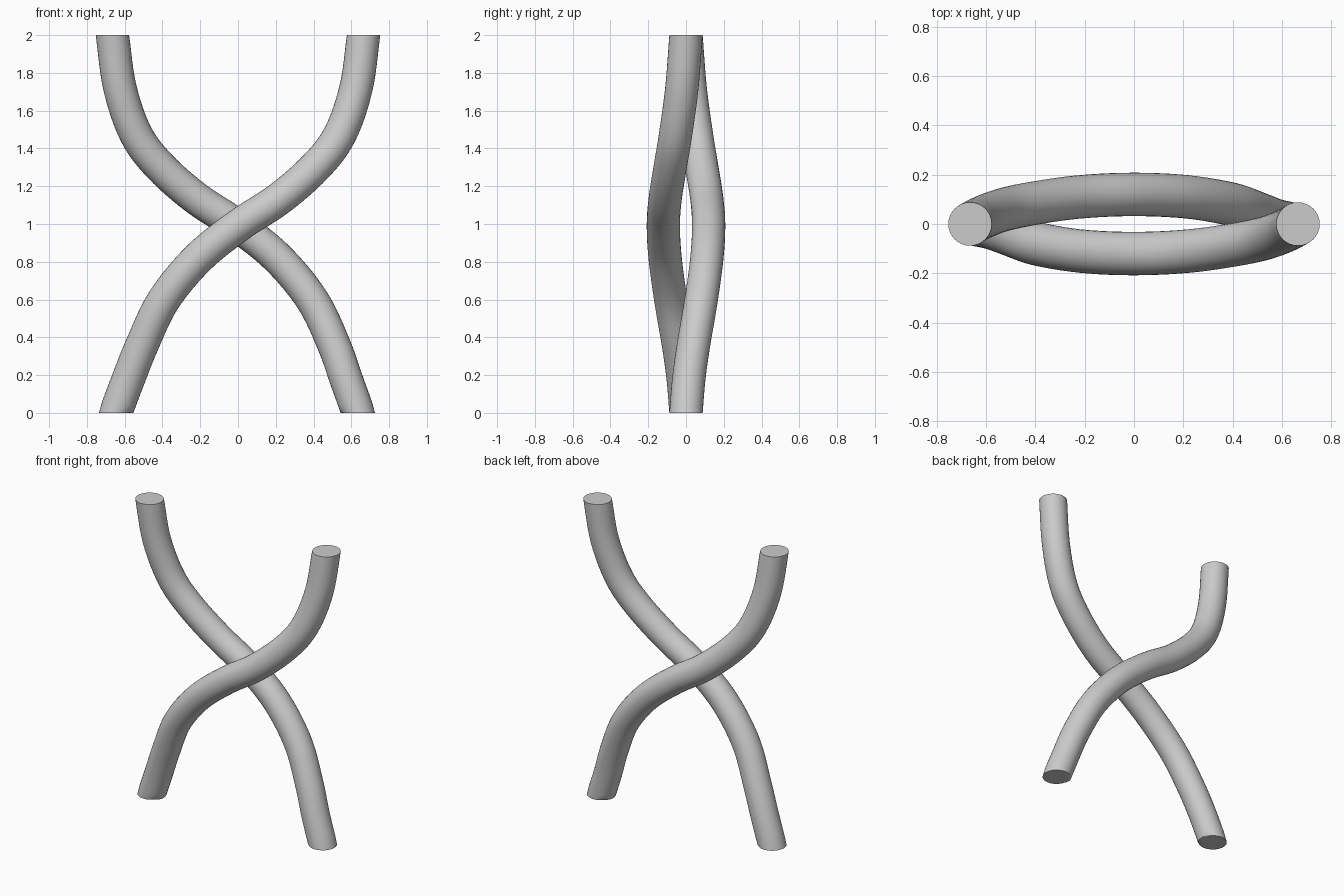
import bpy, bmesh, math
from mathutils import Vector

if "Cube" in bpy.data.objects:
    bpy.data.objects.remove(bpy.data.objects["Cube"])

RADIUS, SIDES, STEPS = 0.088, 32, 6

# Centre line of the front strand; the back one is the same turned half round z
PATH = [(-0.648, 0, 0), (-0.58, -0.015, 0.18), (-0.508, -0.04, 0.36),
        (-0.395, -0.08, 0.595), (-0.215, -0.11, 0.815), (0, -0.12, 0.99),
        (0.22, -0.11, 1.135), (0.413, -0.083, 1.305), (0.54, -0.055, 1.475),
        (0.625, -0.022, 1.72), (0.665, 0, 2)]


def smooth_path(points):
    """Catmull-Rom samples through the points."""
    p = [Vector(q) for q in points]
    p = [2 * p[0] - p[1]] + p + [2 * p[-1] - p[-2]]
    out = []
    for a, b, c, d in zip(p, p[1:], p[2:], p[3:]):
        for k in range(STEPS):
            t = k / STEPS
            out.append(0.5 * (2 * b + (c - a) * t + (2 * a - 5 * b + 4 * c - d) * t * t
                              + (3 * b - a - 3 * c + d) * t ** 3))
    return out + [p[-2]]


def strand(name, points):
    """Round tube with level cut ends."""
    path = smooth_path(points)
    bm = bmesh.new()
    rings = []
    for i, c in enumerate(path):
        if i in (0, len(path) - 1):
            tangent = Vector((0, 0, 1))
        else:
            tangent = (path[i + 1] - path[i - 1]).normalized()
        u = Vector((0, 1, 0)).cross(tangent).normalized()
        v = tangent.cross(u)
        rings.append([bm.verts.new(c + RADIUS * (u * math.cos(a) + v * math.sin(a)))
                      for a in (2 * math.pi * k / SIDES for k in range(SIDES))])
    for r, s in zip(rings, rings[1:]):
        for k in range(SIDES):
            n = (k + 1) % SIDES
            bm.faces.new((r[k], r[n], s[n], s[k]))
    bm.faces.new(rings[0][::-1])
    bm.faces.new(rings[-1])
    bmesh.ops.recalc_face_normals(bm, faces=bm.faces)
    mesh = bpy.data.meshes.new(name)
    bm.to_mesh(mesh)
    bm.free()
    obj = bpy.data.objects.new(name, mesh)
    bpy.context.collection.objects.link(obj)
    bpy.ops.object.select_all(action='DESELECT')
    obj.select_set(True)
    bpy.context.view_layer.objects.active = obj
    bpy.ops.object.shade_smooth_by_angle(angle=math.radians(40))


strand("front_strand", PATH)
# Back strand, its foot set very slightly further in
back = [(-x, -y, z) for x, y, z in PATH]
back[0] = (0.637, 0, 0)
back[1] = (0.572, 0.015, 0.18)
strand("back_strand", back)
